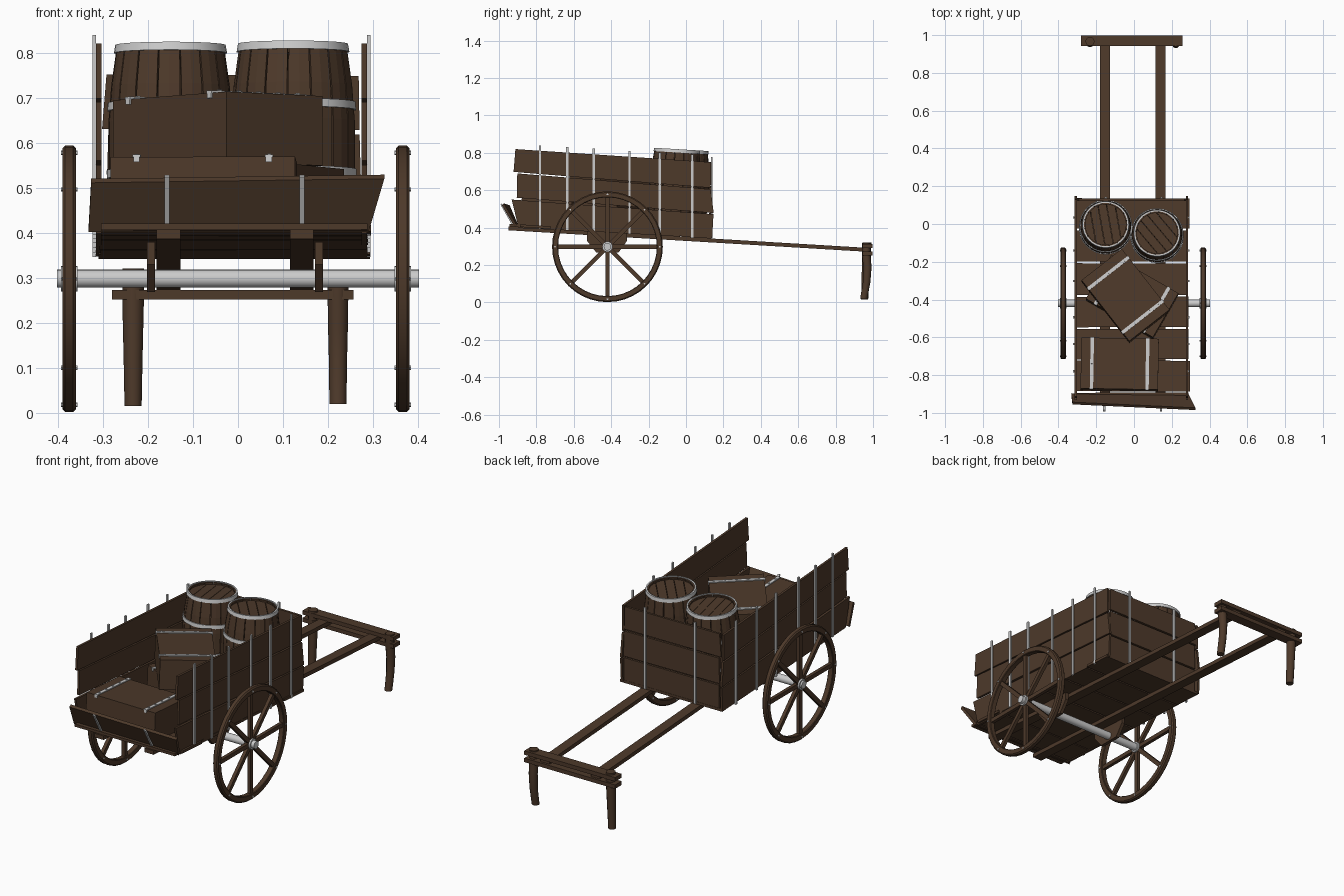
import bpy, math, random
from mathutils import Matrix, Vector

if "Cube" in bpy.data.objects:
    bpy.data.objects.remove(bpy.data.objects["Cube"])
random.seed(4)

wood = bpy.data.materials.new("dark_wood")
wood.diffuse_color = (0.075, 0.041, 0.023, 1)
wood.use_nodes = True
wood.node_tree.nodes["Principled BSDF"].inputs["Base Color"].default_value = wood.diffuse_color
TILT = math.radians(-3.45)


def bed_z(y):
    """Height of the sloping bed's top surface."""
    return 0.364 - 0.0602 * y


def make(name, verts, faces, mat=None, matrix=None):
    me = bpy.data.meshes.new(name)
    me.from_pydata([tuple(v) for v in verts], [], faces)
    if matrix:
        me.transform(matrix)
    ob = bpy.data.objects.new(name, me)
    bpy.context.collection.objects.link(ob)
    import bmesh
    bm = bmesh.new()
    bm.from_mesh(me)
    bmesh.ops.recalc_face_normals(bm, faces=bm.faces)
    bm.to_mesh(me)
    bm.free()
    if mat:
        me.materials.append(mat)
    return ob


def skin(rings):
    """Join equal closed loops into a capped solid."""
    n = len(rings[0])
    verts = [v for r in rings for v in r]
    faces = [(k * n + i, k * n + (i + 1) % n, (k + 1) * n + (i + 1) % n, (k + 1) * n + i)
             for k in range(len(rings) - 1) for i in range(n)]
    faces += [tuple(range(n)), tuple(range((len(rings) - 1) * n, len(rings) * n))]
    return verts, faces


def prism(name, pts, vec, mat=None, matrix=None):
    pts = [Vector(p) for p in pts]
    v, f = skin([pts, [p + Vector(vec) for p in pts]])
    return make(name, v, f, mat, matrix)


def box(name, lo, hi, mat=None, matrix=None):
    (a, b, c), (d, e, g) = lo, hi
    return prism(name, [(a, b, c), (d, b, c), (d, e, c), (a, e, c)], (0, 0, g - c), mat, matrix)


def lathe(name, profile, n, mat=None, matrix=None, a0=0.0, a1=None):
    """Sweep a closed (radius, z) profile round z; partial when a1 is given."""
    full = a1 is None
    steps = n if full else n + 1
    span = 2 * math.pi if full else a1 - a0
    rings = [[(r * math.cos(a0 + span * k / n), r * math.sin(a0 + span * k / n), z)
              for r, z in profile] for k in range(steps)]
    v, f = skin(rings)
    if full:
        m = len(profile)
        f = f[:-2] + [((n - 1) * m + i, (n - 1) * m + (i + 1) % m, (i + 1) % m, i) for i in range(m)]
    return make(name, v, f, mat, matrix)


def tube(name, path, n, mat=None):
    """Round post through (centre, radius) stations stacked in z."""
    v, f = skin([[(c[0] + r * math.cos(2 * math.pi * i / n), c[1] + r * math.sin(2 * math.pi * i / n), c[2])
                  for i in range(n)] for c, r in path])
    return make(name, v, f, mat)


def smooth(ob):
    bpy.context.view_layer.objects.active = ob
    for o in bpy.context.selected_objects:
        o.select_set(False)
    ob.select_set(True)
    bpy.ops.object.shade_smooth_by_angle(angle=math.radians(40))


def frame(x, y, spin=0.0, lift=0.0):
    """Placement on the sloping bed."""
    return (Matrix.Translation((x, y, bed_z(y) + lift)) @ Matrix.Rotation(TILT, 4, 'X')
            @ Matrix.Rotation(math.radians(spin), 4, 'Z'))


# Wheels with eight spokes and metal hubs
for side, wx in (("left", -0.375), ("right", 0.366)):
    M = Matrix.Translation((wx, -0.42, 0.298)) @ Matrix.Rotation(math.pi / 2, 4, 'Y')
    rim = lathe(side + "_wheel_rim", [(0.264, -0.012), (0.267, -0.015), (0.29, -0.015), (0.296, -0.009),
                                      (0.296, 0.009), (0.29, 0.015), (0.267, 0.015), (0.264, 0.012)], 40, wood, M)
    smooth(rim)
    for k in range(8):
        S = M @ Matrix.Rotation(k * math.pi / 4, 4, 'Z')
        box(side + "_wheel_spoke", (0.015, -0.011, -0.009), (0.27, 0.011, 0.009), wood, S)
        bolt = S @ Matrix.Translation((0.28, 0, 0))
        lathe(side + "_rim_nail", [(0, -0.018), (0.005, -0.018), (0.005, 0.018), (0, 0.018)], 6, None, bolt)
    smooth(lathe(side + "_wheel_hub", [(0, -0.018), (0.028, -0.018), (0.028, 0.018), (0, 0.018)], 20, None, M))

# Axle and the plates that hold it
A = Matrix.Translation((0, -0.42, 0.298)) @ Matrix.Rotation(math.pi / 2, 4, 'Y')
smooth(lathe("axle", [(0, -0.402), (0.02, -0.402), (0.02, 0.402), (0, 0.402)], 20, None, A))
for x in (-0.202, 0.171):
    prism("axle_plate", [(x, -0.53, 0.38), (x, -0.53, 0.33), (x, -0.48, 0.268), (x, -0.36, 0.268),
                         (x, -0.315, 0.33), (x, -0.315, 0.37)], (0.018, 0, 0), wood)

# Long shafts under the bed
for x in (-0.181, 0.115):
    prism("shaft", [(x, -0.95, 0.407), (x, 0.985, 0.291), (x, 0.985, 0.27), (x, -0.95, 0.386)],
          (0.053, 0, 0), wood)

# Handle bars sandwiching the shafts, with rest legs
for z in (0.252, 0.291):
    box("handle_bar", (-0.28, 0.943, z), (0.256, 0.997, z + 0.021), wood)
smooth(tube("left_rest_leg", [((-0.233, 0.955, 0.015), 0.019), ((-0.233, 0.96, 0.12), 0.021),
                              ((-0.233, 0.965, 0.25), 0.024), ((-0.233, 0.967, 0.321), 0.024)], 12, wood))
smooth(tube("right_rest_leg", [((0.222, 0.95, 0.02), 0.019), ((0.222, 0.966, 0.11), 0.02),
                               ((0.222, 0.97, 0.19), 0.022), ((0.222, 0.963, 0.26), 0.023),
                               ((0.222, 0.963, 0.318), 0.023)], 12, wood))

# Bed planks
edges = [-0.945, -0.89, -0.72, -0.55, -0.38, -0.205, -0.03, 0.14]
for y0, y1 in zip(edges, edges[1:]):
    l, r = -0.302 - random.uniform(0, 0.008), 0.286 + random.uniform(0, 0.012)
    g = [random.uniform(0.002, 0.006) for _ in range(4)]
    pts = [(l, y0 + g[0]), (r, y0 + g[1]), (r, y1 - g[2]), (l, y1 - g[3])]
    prism("bed_plank", [(x, y, bed_z(y) - 0.014) for x, y in pts], (0, 0, 0.014), wood)

# Side walls: three slightly uneven planks (y, z corners) plus metal uprights
wall = [[(-0.895, 0.398), (-0.932, 0.55), (0.147, 0.472), (0.14, 0.347)],
        [(-0.905, 0.56), (-0.902, 0.69), (0.132, 0.605), (0.148, 0.478)],
        [(-0.922, 0.698), (-0.912, 0.82), (0.13, 0.75), (0.13, 0.613)]]
for side, x, sx in (("left", -0.315, -0.323), ("right", 0.274, 0.286)):
    for q in wall:
        prism(side + "_wall_plank", [(x, y, z) for y, z in q], (0.012, 0, 0), wood)
    for y in (-0.78, -0.635, -0.493, -0.302, -0.14, 0.034):
        box(side + "_wall_strip", (sx, y - 0.006, bed_z(y) - 0.016),
            (sx + 0.008, y + 0.006, 0.793 - 0.06 * y))

# Back wall with two metal uprights
for q in ([(-0.29, 0.348), (0.27, 0.345), (0.272, 0.475), (-0.29, 0.478)],
          [(-0.292, 0.487), (0.274, 0.483), (0.27, 0.618), (-0.288, 0.622)],
          [(-0.302, 0.63), (0.27, 0.628), (0.268, 0.748), (-0.292, 0.752)]):
    prism("back_wall_plank", [(x, 0.123, z) for x, z in q], (0, 0.012, 0), wood)
for x in (-0.15, 0.145):
    box("back_wall_strip", (x - 0.006, 0.135, 0.345), (x + 0.006, 0.143, 0.778))

# Tailgate leaning open, with its two strips
prism("tailgate", [(-0.332, -0.908, 0.402), (0.29, -0.915, 0.402), (0.325, -0.985, 0.52), (-0.326, -0.955, 0.511)],
      (0, 0.012, 0.009), wood)
for x in (-0.163, 0.137):
    prism("tailgate_strip", [(x, -0.912, 0.398), (x + 0.011, -0.912, 0.398),
                             (x + 0.011, -0.985, 0.528), (x, -0.985, 0.528)], (0, -0.007, -0.004))


# Crates with strapped lids
def crate(M, h):
    box("crate", (-0.205, -0.135, 0), (0.205, 0.135, h), wood, M)
    for x in (-0.147, 0.147):
        box("crate_strap", (x - 0.009, -0.139, h - 0.001), (x + 0.009, 0.139, h + 0.005), None, M)
        for y in (-0.139, 0.134):
            box("crate_clip", (x - 0.007, y, h - 0.012), (x + 0.007, y + 0.005, h), None, M)
        for k in range(5):
            y = -0.11 + 0.055 * k
            box("strap_nail", (x - 0.004, y - 0.004, h), (x + 0.004, y + 0.004, h + 0.008), None, M)


crate(frame(-0.076, -0.748, -1), 0.152)
crate(frame(-0.01, -0.39, -30), 0.155)
crate(frame(-0.045, -0.385, -52, 0.157), 0.155)


# Barrels from separate staves, slatted heads and metal hoops
def radius(z):
    t = (z - 0.225) / 0.225
    return 0.139 - 0.02 * t * t


def barrel(M):
    zs = [0.0, 0.09, 0.17, 0.28, 0.36, 0.448]
    prof = [(radius(z), z) for z in zs] + [(radius(z) - 0.012, z) for z in reversed(zs)]
    n = 16
    for k in range(n):
        a = 2 * math.pi * k / n
        lathe("barrel_stave", prof, 2, wood, M, a + 0.012, a + 2 * math.pi / n - 0.012)
    R = 0.112
    for z in (0.012, 0.426):
        for k in range(5):
            x0, x1 = (-R + 2 * R * k / 5 + 0.001, -R + 2 * R * (k + 1) / 5 - 0.001)
            xs = [x0 + (x1 - x0) * i / 4 for i in range(5)]
            arc = [(x, math.sqrt(R * R - x * x)) for x in xs]
            prism("barrel_head_slat", [(x, y, z) for x, y in arc] + [(x, -y, z) for x, y in reversed(arc)],
                  (0, 0, 0.012), wood, M)
    for z in (0.0, 0.155, 0.305, 0.434):
        a, b = radius(z), radius(z + 0.018)
        smooth(lathe("barrel_hoop", [(a - 0.004, z), (a + 0.004, z), (b + 0.004, z + 0.018), (b - 0.004, z + 0.018)],
                     32, None, M))


barrel(frame(-0.15, -0.03, 10))
barrel(frame(0.122, -0.075, 40))
